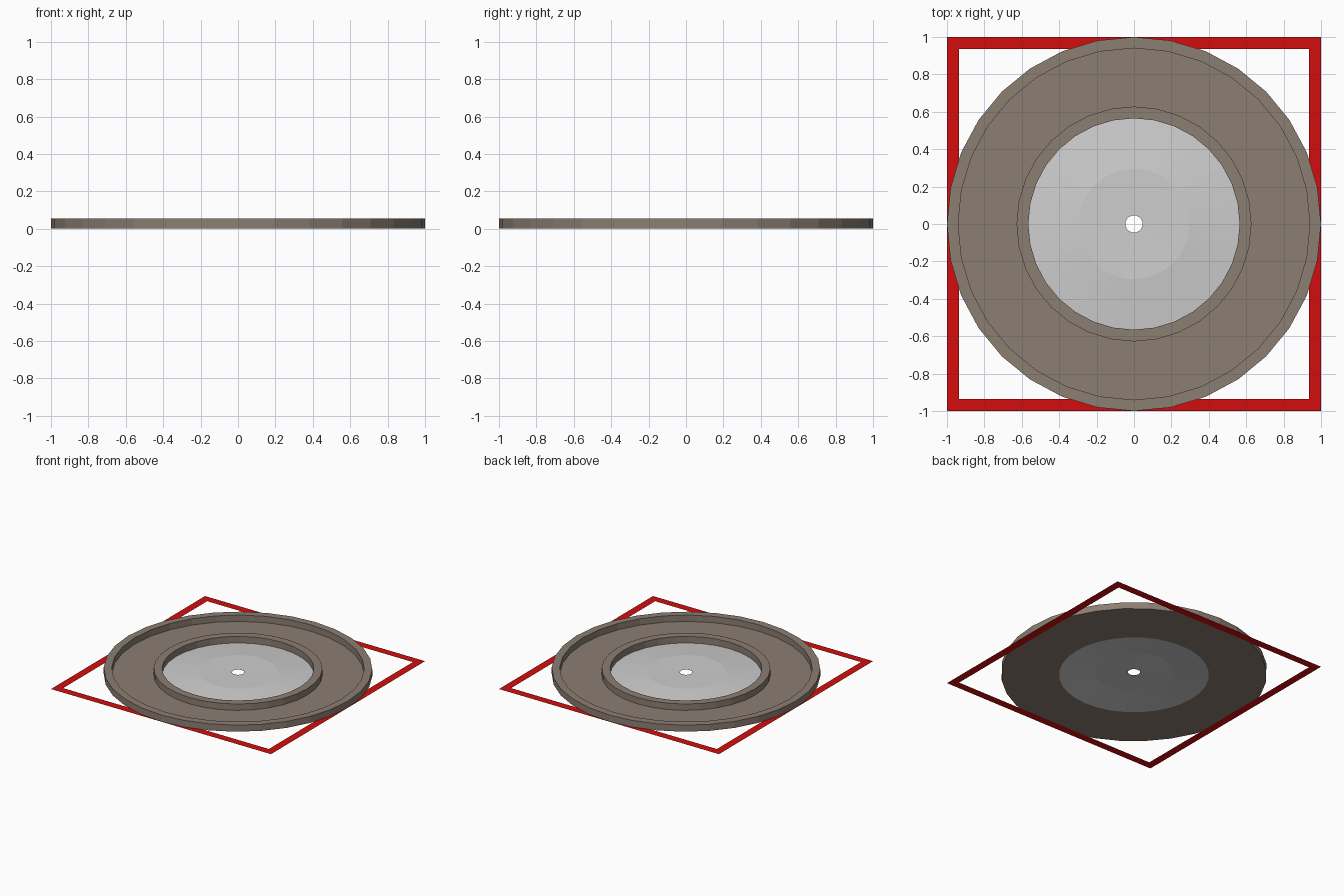
import bpy
import math

SIDES = 32

cube = bpy.data.objects.get("Cube")
if cube:
    bpy.data.objects.remove(cube, do_unlink=True)


def material(name, rgb):
    mat = bpy.data.materials.new(name)
    mat.use_nodes = True
    mat.diffuse_color = (*rgb, 1)
    mat.node_tree.nodes["Principled BSDF"].inputs["Base Color"].default_value = (*rgb, 1)
    return mat


def add_mesh(name, verts, faces, mat):
    mesh = bpy.data.meshes.new(name)
    mesh.from_pydata(verts, [], faces)
    mesh.materials.append(mat)
    obj = bpy.data.objects.new(name, mesh)
    bpy.context.collection.objects.link(obj)
    return obj


def lathe(name, profile, mat, closed):
    """Turn a (radius, height) profile, listed outside to inside over the top."""
    verts = []
    for r, z in profile:
        for i in range(SIDES):
            a = math.tau * i / SIDES
            verts.append((r * math.cos(a), r * math.sin(a), z))
    n = len(profile)
    faces = []
    for k in range(n if closed else n - 1):
        low, high = k * SIDES, (k + 1) % n * SIDES
        for i in range(SIDES):
            j = (i + 1) % SIDES
            faces.append((low + i, low + j, high + j, high + i))
    return add_mesh(name, verts, faces, mat)


brown = material("warm grey brown", (0.26, 0.21, 0.17))
silver = material("light silver", (0.62, 0.62, 0.62))
red = material("bright red", (0.65, 0.004, 0.004))

# Ring tray with a raised outer rim and a raised inner rim
BASE, FLOOR, TOP = 0.001, 0.003, 0.055
lathe("ring_tray", [
    (1.0, BASE), (1.0, TOP), (0.94, TOP), (0.94, FLOOR),
    (0.628, FLOOR), (0.628, TOP), (0.565, TOP), (0.565, BASE),
], brown, closed=True)

# Shallow domed centre plate with a small hole
lathe("centre_plate", [(0.565, BASE), (0.295, 0.027), (0.046, 0.024)],
      silver, closed=False)

# Flat square frame on the ground
corners = [(-1, -1), (1, -1), (1, 1), (-1, 1)]
frame_verts = [(x * s, y * s, 0) for s in (1, 0.935) for x, y in corners]
frame_faces = [(i, (i + 1) % 4, (i + 1) % 4 + 4, i + 4) for i in range(4)]
add_mesh("square_frame", frame_verts, frame_faces, red)
